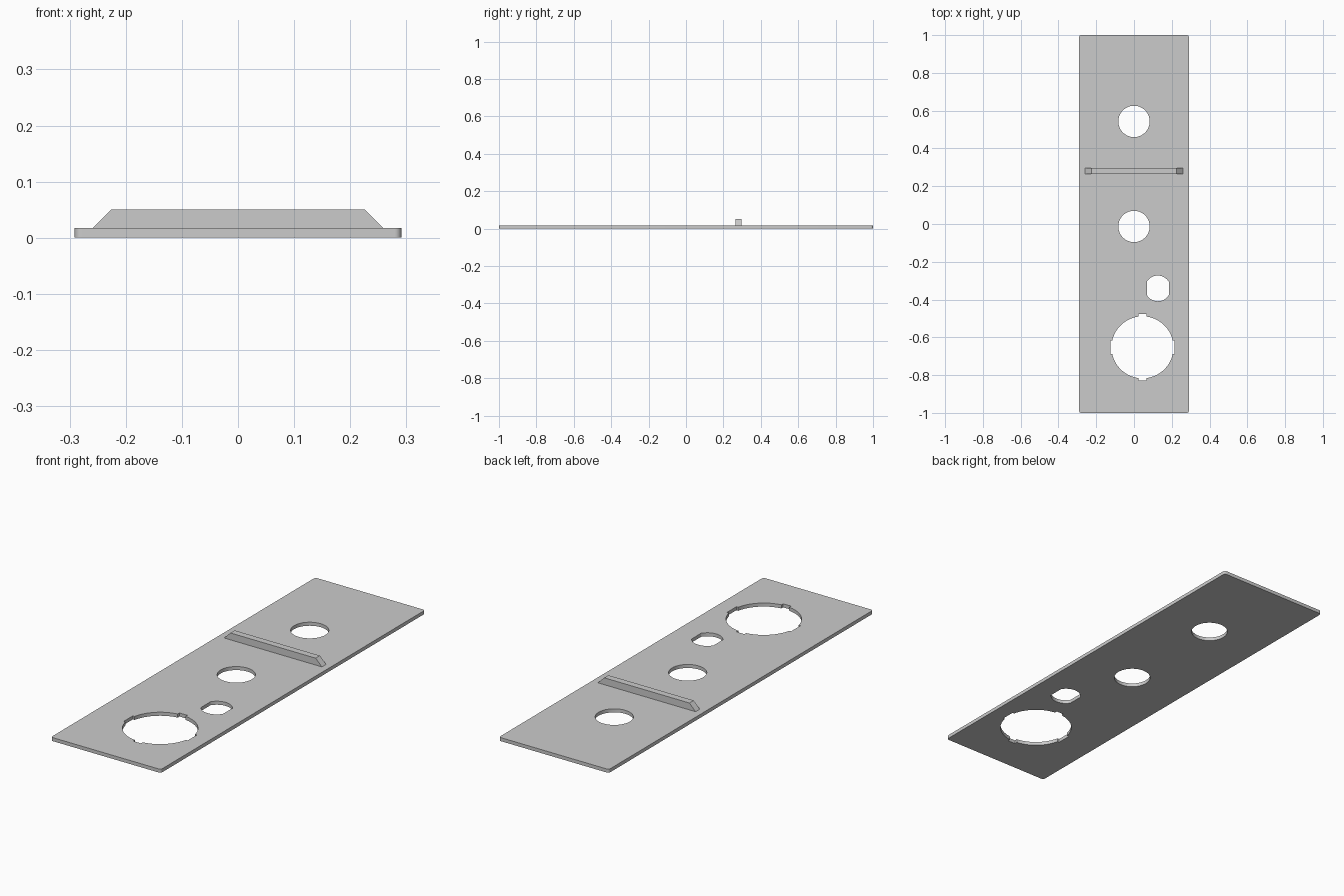
import bpy, bmesh, math
from math import cos, sin, pi, asin, sqrt

if "Cube" in bpy.data.objects:
    bpy.data.objects.remove(bpy.data.objects["Cube"])

THICK = 0.017

grey = bpy.data.materials.new("panel_grey")
grey.diffuse_color = (0.6, 0.6, 0.6, 1)
grey.use_nodes = True
grey.node_tree.nodes["Principled BSDF"].inputs["Base Color"].default_value = grey.diffuse_color


def arc(cx, cy, r, a0, a1, n):
    return [(cx + r * cos(a0 + (a1 - a0) * i / n), cy + r * sin(a0 + (a1 - a0) * i / n))
            for i in range(n + 1)]


def circle(cx, cy, r, n=64):
    return arc(cx, cy, r, 0, 2 * pi, n)[:-1]


def rounded_rect(hx, hy, r):
    pts = []
    for k, (sx, sy) in enumerate([(1, 1), (-1, 1), (-1, -1), (1, -1)]):
        pts += arc(sx * (hx - r), sy * (hy - r), r, k * pi / 2, (k + 1) * pi / 2, 8)
    return pts


def flatted_circle(cx, cy, r, half):
    # round hole with flats on its left and right
    a = math.acos(half / r)
    return arc(cx, cy, r, a, pi - a, 24) + arc(cx, cy, r, pi + a, 2 * pi - a, 24)


def notched_circle(cx, cy, r, side, top):
    # round hole with a square notch at each quarter; side/top = (reach, half width)
    pts = []
    for k in range(4):
        (reach, w), nxt = (side, top) if k % 2 == 0 else (top, side)
        t = k * pi / 2
        for u, v in [(reach, -w), (reach, w)]:
            pts.append((cx + u * cos(t) - v * sin(t), cy + u * sin(t) + v * cos(t)))
        pts += arc(cx, cy, r, t + asin(w / r), t + pi / 2 - asin(nxt[1] / r), 20)
    return pts


def finish(obj):
    bm = bmesh.new()
    bm.from_mesh(obj.data)
    bmesh.ops.remove_doubles(bm, verts=bm.verts, dist=1e-5)
    bmesh.ops.recalc_face_normals(bm, faces=bm.faces)
    bm.to_mesh(obj.data)
    bm.free()
    obj.data.materials.clear()
    obj.data.materials.append(grey)
    bpy.ops.object.select_all(action='DESELECT')
    obj.select_set(True)
    bpy.context.view_layer.objects.active = obj
    bpy.ops.object.shade_smooth_by_angle(angle=math.radians(30))


def extruded(name, loops, depth):
    # filled flat outline with holes, thickened both ways
    cu = bpy.data.curves.new(name, 'CURVE')
    cu.dimensions = '2D'
    cu.fill_mode = 'BOTH'
    cu.extrude = depth / 2
    for pts in loops:
        s = cu.splines.new('POLY')
        s.points.add(len(pts) - 1)
        for p, (x, y) in zip(s.points, pts):
            p.co = (x, y, 0, 1)
        s.use_cyclic_u = True
    obj = bpy.data.objects.new(name, cu)
    bpy.context.collection.objects.link(obj)
    bpy.ops.object.select_all(action='DESELECT')
    obj.select_set(True)
    bpy.context.view_layer.objects.active = obj
    bpy.ops.object.convert(target='MESH')
    obj = bpy.context.view_layer.objects.active
    finish(obj)
    return obj


# Face plate with its four openings
plate = extruded("face_plate", [
    rounded_rect(0.291, 1.0, 0.012),
    circle(0, 0.543, 0.083),
    circle(0, -0.013, 0.083),
    flatted_circle(0.126, -0.341, 0.068, 0.058),
    notched_circle(0.045, -0.653, 0.164, (0.170, 0.035), (0.176, 0.021)),
], THICK)
plate.location.z = THICK / 2

# Cross rib with sloped ends
rib = extruded("cross_rib", [[(-0.259, THICK), (0.259, THICK), (0.226, 0.05), (-0.226, 0.05)]], 0.032)
rib.rotation_euler.x = pi / 2
rib.location.y = 0.281
